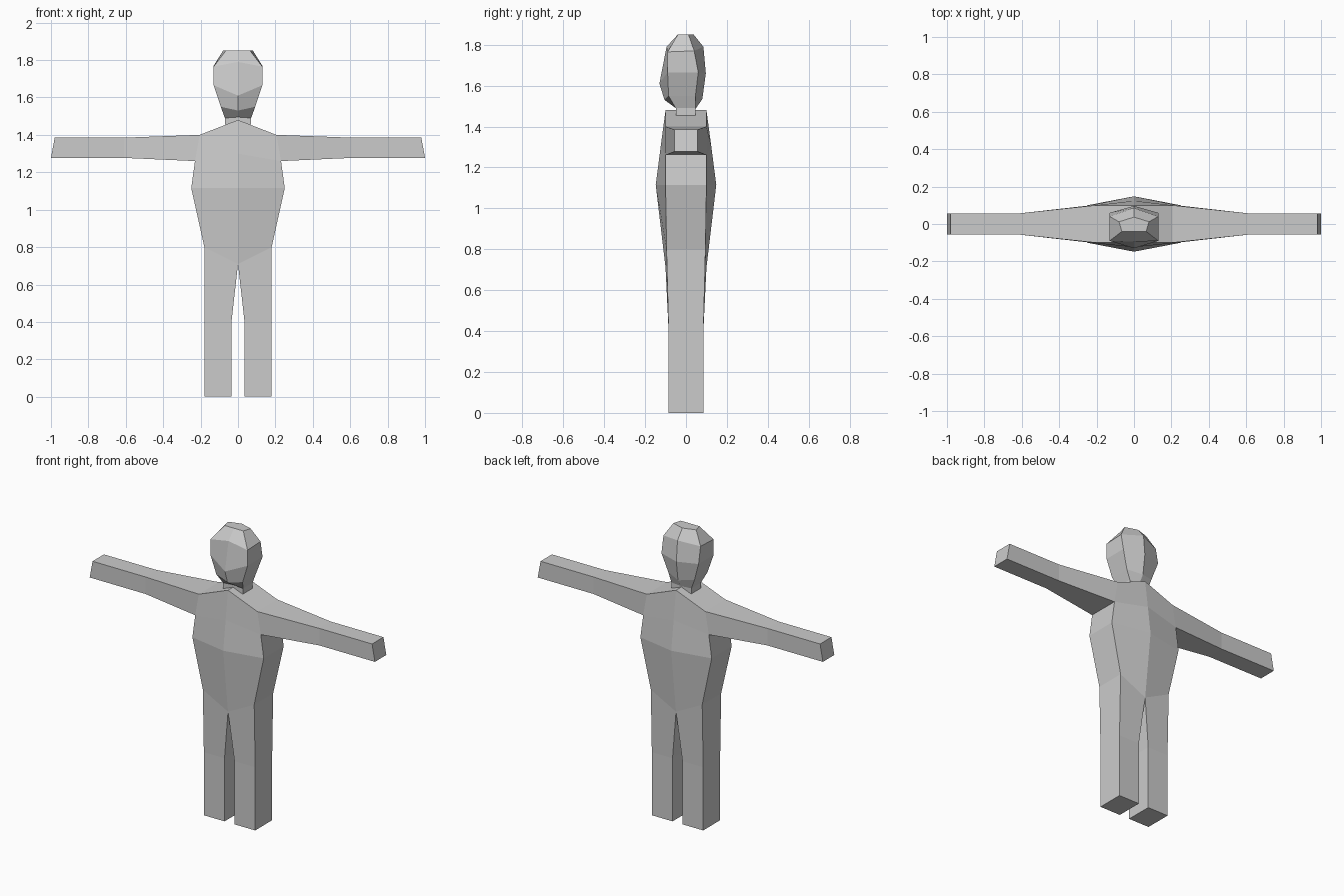
import bpy, bmesh

if "Cube" in bpy.data.objects:
    bpy.data.objects.remove(bpy.data.objects["Cube"])


def finish(bm, name):
    bmesh.ops.remove_doubles(bm, verts=bm.verts, dist=0.0005)
    bmesh.ops.recalc_face_normals(bm, faces=bm.faces)
    mesh = bpy.data.meshes.new(name)
    bm.to_mesh(mesh)
    bm.free()
    obj = bpy.data.objects.new(name, mesh)
    bpy.context.collection.objects.link(obj)
    return obj


# Body: half outline as rungs of (x, z, half depth), swept into quads
def body():
    bm = bmesh.new()

    def strip(rungs, cap=True):
        loops = []
        for a, b in rungs:
            loops.append([bm.verts.new((p[0], s * p[2], p[1]))
                          for p, s in ((a, -1), (b, -1), (b, 1), (a, 1))])
        return loops

    def skin(loops, sides):
        for p, q in zip(loops, loops[1:]):
            for i in sides:
                j = (i + 1) % 4
                bm.faces.new((p[i], p[j], q[j], q[i]))

    neck, shoulder = (0, 1.48, 0.10), (0.205, 1.40, 0.10)
    armpit, hip, crotch = (0.23, 1.26, 0.10), (0.18, 0.80, 0.095), (0, 0.71, 0.10)
    # torso, open along the centre
    torso = strip([(neck, shoulder), ((0, 1.30, 0.124), armpit)])
    skin(torso, (0, 2))
    bm.faces.new(torso[0])
    lower = strip([((0, 1.30, 0.124), armpit),
                   ((0, 1.115, 0.148), (0.25, 1.115, 0.10)), (crotch, hip)])
    skin(lower, (0, 1, 2))
    # leg
    leg = strip([(crotch, hip), ((0.035, 0.40, 0.085), (0.18, 0.40, 0.085)),
                 ((0.035, 0, 0.085), (0.18, 0, 0.085))])
    skin(leg, range(4))
    bm.faces.new(leg[-1])
    # arm
    arm = strip([(shoulder, armpit), ((0.61, 1.385, 0.057), (0.61, 1.277, 0.057)),
                 ((0.98, 1.385, 0.057), (1.0, 1.277, 0.057))])
    skin(arm, range(4))
    bm.faces.new(arm[-1])
    obj = finish(bm, "body")
    mod = obj.modifiers.new("mirror", 'MIRROR')
    mod.use_clip = True


# Head and neck: six-sided rings given as front centre, front side, back side, back centre
def head():
    rings = [
        ((0, -.04, 1.85), (.065, -.04, 1.85), (.08, .012, 1.85), (0, .037, 1.85)),
        ((0, -.095, 1.79), (.13, -.09, 1.765), (.13, .04, 1.77), (0, .085, 1.79)),
        ((0, -.13, 1.61), (.13, -.09, 1.665), (.13, .06, 1.665), (0, .097, 1.66)),
        ((0, -.105, 1.53), (.092, -.085, 1.55), (.092, .046, 1.55), (0, .08, 1.535)),
        ((0, -.05, 1.495), (.07, -.05, 1.49), (.07, .046, 1.49), (0, .046, 1.485)),
        ((0, -.05, 1.455), (.07, -.05, 1.455), (.07, .046, 1.455), (0, .046, 1.455)),
    ]
    bm = bmesh.new()
    loops = []
    for r in rings:
        pts = list(r) + [(-x, y, z) for x, y, z in (r[2], r[1])]
        loops.append([bm.verts.new(p) for p in pts])
    for a, b in zip(loops, loops[1:]):
        for i in range(6):
            j = (i + 1) % 6
            bm.faces.new((a[i], a[j], b[j], b[i]))
    bm.faces.new(loops[0])
    bm.faces.new(loops[-1])
    finish(bm, "head")


body()
head()
